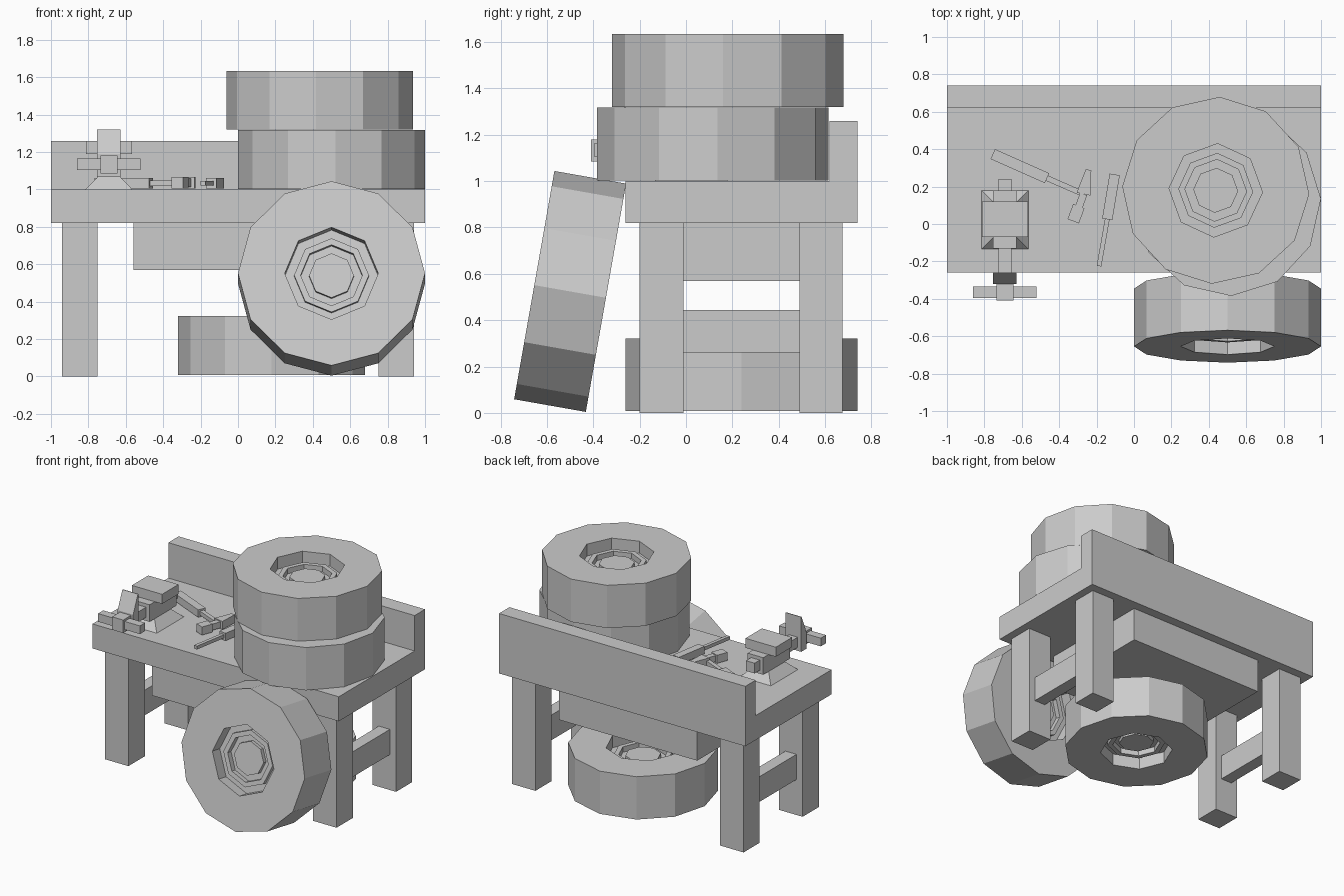
import bpy
import bmesh
from math import radians, cos, sin, pi, atan2
from mathutils import Matrix, Vector

default = bpy.data.objects.get("Cube")
if default:
    bpy.data.objects.remove(default, do_unlink=True)

GREY = (0.6, 0.6, 0.6, 1)
mat = bpy.data.materials.new("plain grey")
mat.use_nodes = True
mat.diffuse_color = GREY
mat.node_tree.nodes["Principled BSDF"].inputs["Base Color"].default_value = GREY


def finish(name, bm):
    bmesh.ops.recalc_face_normals(bm, faces=bm.faces)
    mesh = bpy.data.meshes.new(name)
    bm.to_mesh(mesh)
    bm.free()
    mesh.materials.append(mat)
    obj = bpy.data.objects.new(name, mesh)
    bpy.context.collection.objects.link(obj)
    return obj


def box(name, x, y, z):
    """Box from three (low, high) ranges."""
    bm = bmesh.new()
    bmesh.ops.create_cube(bm, size=1)
    lows = Vector((x[0], y[0], z[0]))
    highs = Vector((x[1], y[1], z[1]))
    for v in bm.verts:
        v.co = Vector([lo + (hi - lo) * (c + 0.5) for lo, hi, c in zip(lows, highs, v.co)])
    return finish(name, bm)


def prism(name, profile, x):
    """Extrude a (y, z) profile along x."""
    bm = bmesh.new()
    face = bm.faces.new([bm.verts.new((x[0], y, z)) for y, z in profile])
    ext = bmesh.ops.extrude_face_region(bm, geom=[face])["geom"]
    moved = [g for g in ext if isinstance(g, bmesh.types.BMVert)]
    bmesh.ops.translate(bm, verts=moved, vec=(x[1] - x[0], 0, 0))
    return finish(name, bm)


def bar(name, a, b, width, z, end_width=None):
    """Flat bar lying on the bench from a to b, optionally tapered."""
    length = (Vector(b) - Vector(a)).length
    obj = box(name, (0, length), (-width / 2, width / 2), z)
    for v in obj.data.vertices:
        if end_width and v.co.x > length / 2:
            v.co.y *= end_width / width
    obj.location = (a[0], a[1], 0)
    obj.rotation_euler.z = atan2(b[1] - a[1], b[0] - a[0])
    return obj


def ring(bm, sides, r, z):
    return [bm.verts.new((r * cos(2 * pi * i / sides), r * sin(2 * pi * i / sides), z))
            for i in range(sides)]


def strip(bm, a, b):
    n = len(a)
    for i in range(n):
        bm.faces.new((a[i], a[(i + 1) % n], b[(i + 1) % n], b[i]))


def loop_edges(bm, loop):
    return [bm.edges.get((loop[i - 1], loop[i])) for i in range(len(loop))]


# Stepped rim inside the hole: radius and height from the mid plane
RIM = [(0.25, 0.157), (0.25, 0.07), (0.2, 0.07), (0.2, 0.1),
       (0.165, 0.1), (0.165, 0.06), (0.12, 0.06), (0.12, 0.09)]


def tyre(name, location, tilt=0, turn=0):
    bm = bmesh.new()
    outer = [ring(bm, 12, 0.5, s * RIM[0][1]) for s in (1, -1)]
    strip(bm, *outer)
    for s, edge in zip((1, -1), outer):
        loops = [ring(bm, 8, r, s * h) for r, h in RIM]
        for a, b in zip(loops, loops[1:]):
            strip(bm, a, b)
        bm.faces.new(loops[-1])
        # flat sidewall between the twelve-sided tread and eight-sided hole
        edges = loop_edges(bm, edge) + loop_edges(bm, loops[0])
        bmesh.ops.triangle_fill(bm, edges=edges, use_beauty=True, normal=(0, 0, s))
    obj = finish(name, bm)
    obj.matrix_world = (Matrix.Translation(location) @ Matrix.Rotation(radians(tilt), 4, "X")
                        @ Matrix.Rotation(radians(turn), 4, "Z"))
    return obj


# Bench top with raised back board
prism("bench_top", [(-0.26, 0.82), (0.74, 0.82), (0.74, 1.26),
                    (0.62, 1.26), (0.62, 1.0), (-0.26, 1.0)], (-1, 1))
box("under_bench_drawer", (-0.56, 0.56), (-0.2, 0.67), (0.57, 0.82))

# Legs and side stretchers
for side, s in (("left", 1), ("right", -1)):
    xs = sorted((s * 0.75, s * 0.94))
    box("front_leg_" + side, xs, (-0.2, -0.01), (0, 0.82))
    box("back_leg_" + side, xs, (0.49, 0.675), (0, 0.82))
    box("stretcher_" + side, sorted((s * 0.8, s * 0.89)), (-0.01, 0.49), (0.26, 0.445))

# Tyres: two stacked, one on the floor, one leaning on the front
tyre("stacked_tyre_lower", (0.5, 0.115, 1.16), turn=2.3)
tyre("stacked_tyre_upper", (0.437, 0.18, 1.477), turn=-2.4)
tyre("floor_tyre", (0.18, 0.24, 0.165))
tyre("leaning_tyre", (0.5, -0.5, 0.524), tilt=80)

# Vise: tapered foot, body, jaws, slide and handle
VX = -0.69
foot = box("vise_foot", (VX - 0.125, VX + 0.125), (-0.135, 0.18), (1.0, 1.065))
for v in foot.data.vertices:
    if v.co.z > 1.03:
        v.co.x = VX + (v.co.x - VX) * 0.5
        v.co.y = 0.0225 + (v.co.y - 0.0225) * 0.6
box("vise_body", (VX - 0.063, VX + 0.063), (-0.13, 0.18), (1.065, 1.19))
box("vise_rear_jaw", (VX - 0.123, VX + 0.123), (-0.07, 0.12), (1.19, 1.26))
prism("vise_front_jaw", [(-0.26, 1.065), (-0.32, 1.065), (-0.32, 1.19), (-0.265, 1.32),
                         (-0.26, 1.32)], (VX - 0.063, VX + 0.063))
box("vise_slide", (VX - 0.035, VX + 0.035), (-0.32, 0.24), (1.09, 1.165))
box("vise_screw_head", (VX - 0.045, VX + 0.045), (-0.41, -0.3), (1.085, 1.18))
box("vise_handle", (VX - 0.17, VX + 0.17), (-0.395, -0.335), (1.105, 1.165))

# Hammer lying on the bench
bar("hammer_grip", (-0.755, 0.374), (-0.465, 0.245), 0.058, (1.005, 1.06))
bar("hammer_shaft", (-0.465, 0.245), (-0.27, 0.16), 0.03, (1.018, 1.048))
bar("hammer_claw", (-0.27, 0.16), (-0.243, 0.29), 0.075, (1.005, 1.065), 0.03)
bar("hammer_neck", (-0.295, 0.09), (-0.27, 0.16), 0.04, (1.012, 1.058))
bar("hammer_poll", (-0.325, 0.015), (-0.295, 0.095), 0.065, (1.005, 1.065))

# Screwdriver lying on the bench
bar("screwdriver_grip", (-0.103, 0.265), (-0.143, 0.025), 0.055, (1.005, 1.06))
bar("screwdriver_blade", (-0.143, 0.025), (-0.187, -0.225), 0.025, (1.02, 1.045))
